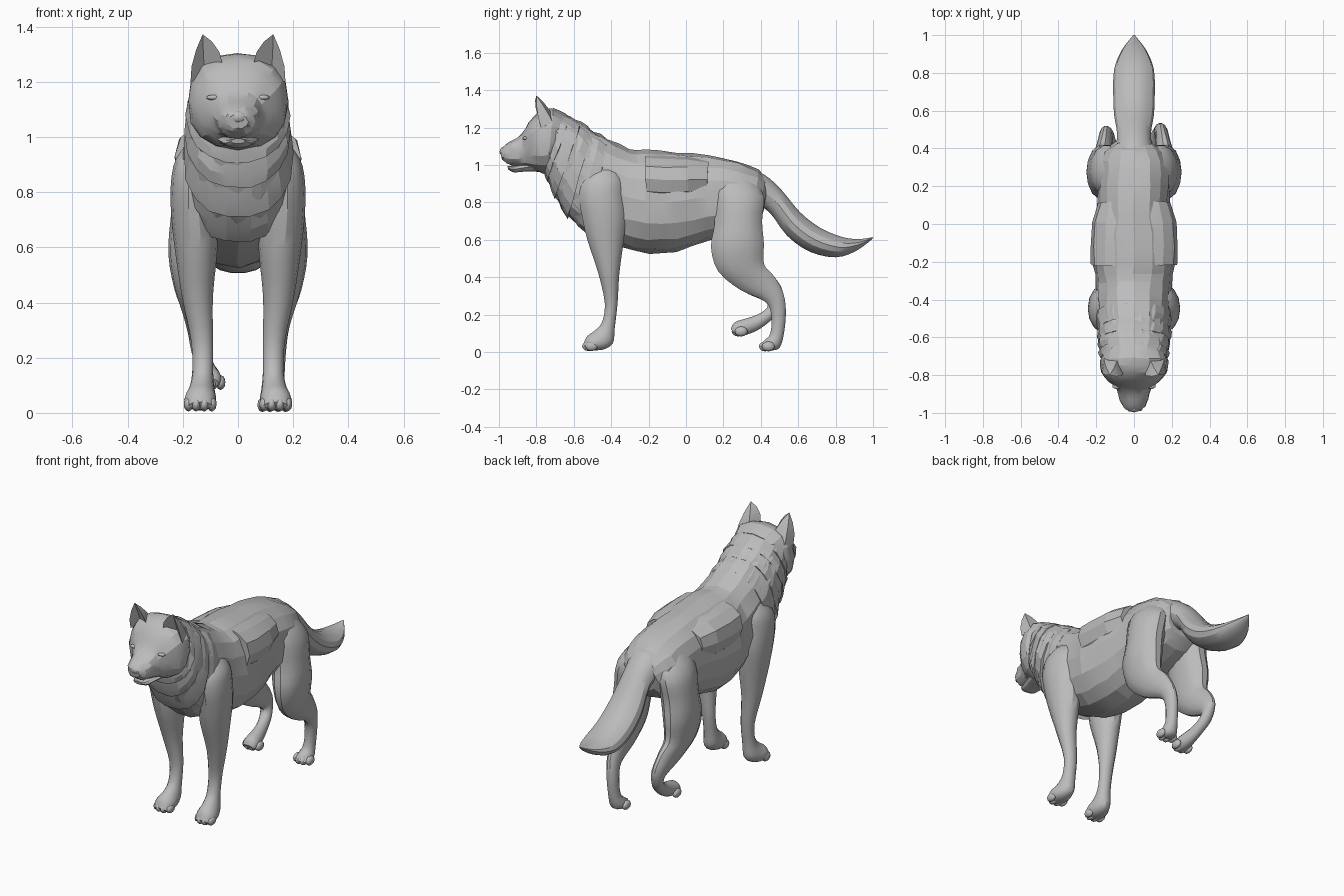
import bpy
import bmesh
import math
import random
from mathutils import Vector

random.seed(7)
default_cube = bpy.data.objects.get("Cube")
if default_cube:
    bpy.data.objects.remove(default_cube, do_unlink=True)

# One plain fur colour
FUR_COLOUR = (0.5, 0.5, 0.5, 1.0)
fur = bpy.data.materials.new("grey_fur")
fur.use_nodes = True
fur.diffuse_color = FUR_COLOUR
fur.node_tree.nodes["Principled BSDF"].inputs["Base Color"].default_value = FUR_COLOUR


def finish(name, bm, angle=30):
    """Turn a bmesh into a shaded object."""
    bmesh.ops.recalc_face_normals(bm, faces=bm.faces)
    mesh = bpy.data.meshes.new(name)
    bm.to_mesh(mesh)
    bm.free()
    mesh.materials.append(fur)
    part = bpy.data.objects.new(name, mesh)
    bpy.context.collection.objects.link(part)
    bpy.ops.object.select_all(action="DESELECT")
    part.select_set(True)
    bpy.context.view_layer.objects.active = part
    bpy.ops.object.shade_smooth_by_angle(angle=math.radians(angle))
    return part


def blend(before, start, end, after, t):
    """Smooth interpolation between two stations."""
    result = []
    for a, b, c, d in zip(before, start, end, after):
        slope_in, slope_out = (c - a) / 2, (d - b) / 2
        rest = c - b
        result.append(b + slope_in * t + (3 * rest - 2 * slope_in - slope_out) * t ** 2
                      + (slope_in + slope_out - 2 * rest) * t ** 3)
    return result


def flare(station, factor):
    """Widen a station and push its lower edge out, keeping its upper edge."""
    x, width, y_a, z_a, y_b, z_b = station
    return (x, width * factor, y_a, z_a - .006,
            y_a + (y_b - y_a) * factor, z_a + (z_b - z_a) * factor)


def loft(name, stations, sides=14, steps=3, side=1, rough=0.0, fullness=1.0, angle=30):
    """Skin oval rings; a station is x, half width, then two opposite edge points (y, z)."""
    dense = []
    last = len(stations) - 1
    for i in range(last):
        group = [stations[max(0, min(last, i + k))] for k in (-1, 0, 1, 2)]
        dense += [blend(*group, s / steps) for s in range(steps)]
    dense.append(stations[last])
    bm = bmesh.new()
    rings = []
    for x, width, y_a, z_a, y_b, z_b in dense:
        centre = Vector((x * side, (y_a + y_b) / 2, (z_a + z_b) / 2))
        reach = Vector((0, (y_a - y_b) / 2, (z_a - z_b) / 2))
        ring = []
        for k in range(sides):
            turn = math.tau * k / sides
            c, s = math.cos(turn), math.sin(turn)
            across = math.copysign(abs(c) ** fullness, c) * width
            along = math.copysign(abs(s) ** fullness, s)
            point = centre + Vector((across, 0, 0)) + reach * along
            point += Vector([random.uniform(-rough, rough) for axis in range(3)])
            ring.append(bm.verts.new(point))
        rings.append(ring)
    for ring, following in zip(rings, rings[1:]):
        for k in range(sides):
            n = (k + 1) % sides
            bm.faces.new((ring[k], ring[n], following[n], following[k]))
    bm.faces.new(rings[0])
    bm.faces.new(rings[-1])
    return finish(name, bm, angle)


def blob(name, centre, size):
    """Small rounded lump."""
    bm = bmesh.new()
    bmesh.ops.create_icosphere(bm, subdivisions=2, radius=1)
    bmesh.ops.scale(bm, vec=size, verts=bm.verts)
    bmesh.ops.translate(bm, vec=centre, verts=bm.verts)
    return finish(name, bm, 40)


def toes(name, x, y, z):
    """Four toes across the front of a paw."""
    for i, offset in enumerate((-0.042, -0.015, 0.015, 0.042)):
        set_back = abs(offset) * 0.6
        blob(f"{name}_toe_{i}", (x + offset, y + set_back, z), (0.018, 0.035, 0.027))


# Torso and neck, from rump to nape
torso = [
    (0, .10, .44, .90, .41, .74), (0, .165, .39, .97, .36, .68),
    (0, .19, .28, 1.02, .24, .63), (0, .19, .12, 1.05, .12, .60),
    (0, .21, -.05, 1.07, -.05, .54), (0, .215, -.22, 1.08, -.2, .53),
    (0, .20, -.30, 1.085, -.36, .57), (0, .195, -.42, 1.14, -.51, .635),
    (0, .19, -.50, 1.185, -.63, .725), (0, .185, -.56, 1.23, -.70, .83),
    (0, .18, -.62, 1.26, -.74, .92), (0, .165, -.68, 1.29, -.76, .98),
]
loft("torso", torso, sides=16, steps=2, rough=.006, fullness=.88, angle=12)

# Overlapping fur tiers down the neck and chest
for i in range(7, 11):
    upper, lower = torso[i + 1], torso[i]
    middle = [(a + b) / 2 for a, b in zip(upper, lower)]
    loft(f"fur_tier_{i}", [flare(upper, .97), flare(middle, 1.03), flare(lower, 1.04), flare(lower, .95)],
         sides=18, steps=1, rough=.005, fullness=.85, angle=15)

# Longer fur panels over the ribs
loft("saddle_fur", [
    (0, .19, .12, 1.03, .11, .82), (0, .222, .01, 1.055, .01, .79),
    (0, .232, -.12, 1.063, -.12, .78), (0, .228, -.22, 1.065, -.21, .79),
], steps=1, rough=.004, fullness=.85, angle=12)

# Bushy tail, rooted inside the rump
loft("tail", [
    (0, .13, .30, 1.005, .27, .82), (0, .10, .42, .95, .37, .79),
    (0, .09, .51, .87, .45, .74), (0, .105, .61, .75, .54, .62),
    (0, .11, .72, .665, .66, .535), (0, .105, .84, .615, .80, .505),
    (0, .065, .93, .605, .91, .54), (0, .006, 1.0, .615, .995, .603),
])

# Head, lower jaw and nose
loft("head", [
    (0, .15, -.64, 1.27, -.70, .98), (0, .182, -.71, 1.305, -.74, .955),
    (0, .172, -.785, 1.285, -.785, .96), (0, .135, -.84, 1.23, -.83, .975),
    (0, .09, -.88, 1.165, -.87, .99), (0, .077, -.93, 1.13, -.92, .995),
    (0, .06, -.97, 1.105, -.96, 1.01), (0, .035, -.992, 1.08, -.982, 1.03),
], sides=16, steps=2, rough=.003, fullness=.85, angle=20)
loft("lower_jaw", [
    (0, .09, -.78, 1.03, -.78, .965), (0, .062, -.88, 1.005, -.87, .963),
    (0, .048, -.93, .995, -.92, .96), (0, .025, -.955, .995, -.95, .975),
], sides=10)
blob("nose", (0, -.975, 1.072), (.034, .022, .024))


def ear(name, side):
    """Pointed ear with a hollow front."""
    tip = Vector((.128, -.80, 1.372))
    base = [Vector(p) for p in ((.172, -.775, 1.2), (.12, -.735, 1.21),
                                (.055, -.79, 1.26), (.08, -.70, 1.24), (.16, -.70, 1.2))]
    middle = sum(base, Vector()) / len(base)
    bm = bmesh.new()
    rings = []
    for t in (0, .35, .7):
        core = middle.lerp(tip, t)
        level = [core + (p - middle) * (1 - t ** 1.9) for p in base]
        rings.append([bm.verts.new((p.x * side, p.y, p.z)) for p in level])
    top = bm.verts.new((tip.x * side, tip.y, tip.z))
    for k in range(len(base)):
        n = (k + 1) % len(base)
        for low, high in zip(rings, rings[1:]):
            bm.faces.new((low[k], low[n], high[n], high[k]))
        bm.faces.new((rings[-1][k], rings[-1][n], top))
    bm.faces.new(rings[0])
    finish(name, bm)


front_leg = [
    (.11, .06, -.52, .98, -.38, 1.0), (.15, .075, -.565, .91, -.34, .93),
    (.16, .083, -.575, .83, -.33, .84),
    (.16, .083, -.56, .73, -.32, .73), (.152, .078, -.53, .6, -.33, .6),
    (.147, .056, -.47, .42, -.355, .42), (.13, .04, -.435, .26, -.365, .26),
    (.128, .038, -.45, .16, -.38, .13), (.132, .048, -.49, .115, -.39, .045),
    (.137, .058, -.53, .085, -.45, .01), (.137, .042, -.55, .04, -.53, .012),
]
thigh = [
    (.08, .06, .18, .97, .37, .93), (.135, .085, .15, .86, .42, .83),
    (.155, .09, .15, .69, .41, .70), (.17, .082, .13, .56, .42, .58),
    (.168, .063, .17, .43, .42, .47), (.158, .045, .29, .33, .47, .41),
    (.148, .035, .42, .27, .52, .32),
]
planted_shank = [
    (.14, .033, .455, .2, .535, .22), (.135, .033, .45, .1, .525, .1),
    (.13, .045, .42, .065, .5, .02), (.13, .045, .39, .035, .45, .008),
]
lifted_shank = [
    (.135, .034, .43, .235, .49, .21), (.12, .033, .38, .2, .42, .14),
    (.11, .04, .32, .18, .35, .1), (.105, .045, .26, .16, .29, .085),
    (.105, .035, .24, .125, .26, .09),
]

# Ears, eyes and limbs on both sides
for label, side in (("left", 1), ("right", -1)):
    ear(f"{label}_ear", side)
    blob(f"{label}_eye", (.088 * side, -.858, 1.143), (.028, .016, .01))
    loft(f"{label}_front_leg", front_leg, side=side)
    toes(f"{label}_front_paw", .137 * side, -.53, .032)
    planted = side > 0
    loft(f"{label}_hind_leg", thigh + (planted_shank if planted else lifted_shank), side=side)
    if planted:
        toes(f"{label}_hind_paw", .13 * side, .415, .03)
    else:
        toes(f"{label}_hind_paw", .105 * side, .27, .11)
